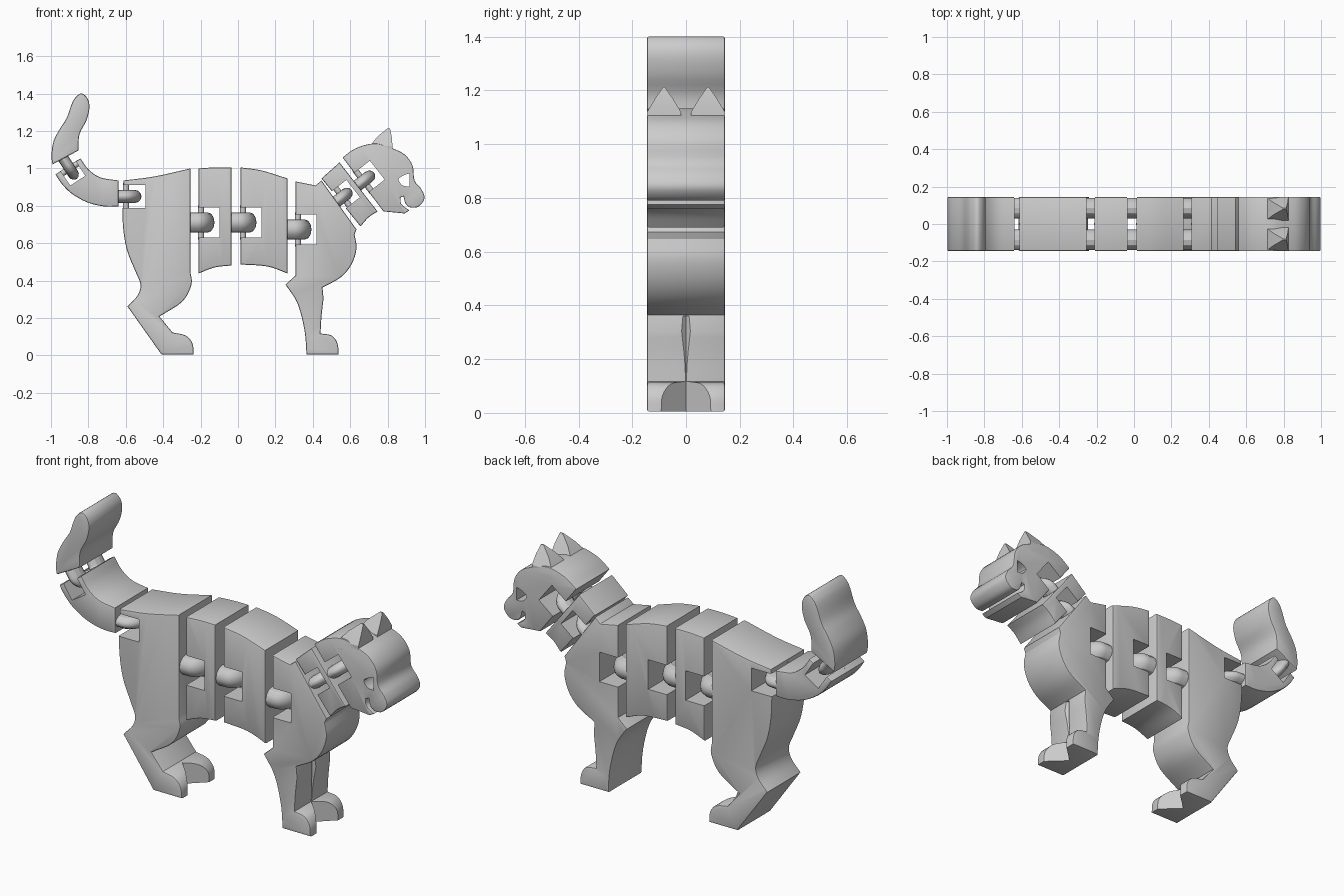
import bpy, bmesh, math
from mathutils import Vector, Matrix

if "Cube" in bpy.data.objects:
    bpy.data.objects.remove(bpy.data.objects["Cube"])

S = 187.0          # side-view drawing units per model unit
W = 0.145          # half thickness of the body


def P(x, z):
    return ((x - 238.5) / S, (355 - z) / S)


def smooth_run(pts, steps=4):
    """Catmull-Rom through a run of points; runs meet at sharp corners."""
    pts = [Vector(P(*p)) for p in pts]
    if len(pts) < 3:
        return pts
    ext = [2 * pts[0] - pts[1]] + pts + [2 * pts[-1] - pts[-2]]
    out = []
    for i in range(1, len(ext) - 2):
        a, b, c, d = ext[i - 1:i + 3]
        for k in range(steps):
            t = k / steps
            out.append(0.5 * (2 * b + (c - a) * t + (2 * a - 5 * b + 4 * c - d) * t * t
                              + (3 * b - a - 3 * c + d) * t ** 3))
    return out + [pts[-1]]


def finish(name, bm):
    bmesh.ops.recalc_face_normals(bm, faces=bm.faces[:])
    me = bpy.data.meshes.new(name)
    bm.to_mesh(me)
    bm.free()
    ob = bpy.data.objects.new(name, me)
    bpy.context.collection.objects.link(ob)
    return ob


def extrude(bm, pts, vec):
    face = bm.faces.new([bm.verts.new(p) for p in pts])
    r = bmesh.ops.extrude_face_region(bm, geom=[face])
    bmesh.ops.translate(bm, vec=vec, verts=[v for v in r["geom"] if isinstance(v, bmesh.types.BMVert)])


def prism(name, runs, half=W, bevel=0.008):
    pts = []
    for run in runs:
        for p in smooth_run(run):
            if not pts or (p - pts[-1]).length > 1e-4:
                pts.append(p)
    if (pts[0] - pts[-1]).length < 1e-4:
        pts.pop()
    bm = bmesh.new()
    extrude(bm, [(p.x, -half, p.y) for p in pts], (0, 2 * half, 0))
    if bevel:
        rim = [e for e in bm.edges if abs(e.verts[0].co.y - e.verts[1].co.y) < 1e-5]
        bmesh.ops.bevel(bm, geom=rim, offset=bevel, segments=2, profile=0.5,
                        affect='EDGES', clamp_overlap=False)
    return finish(name, bm)


def select(ob):
    bpy.ops.object.select_all(action='DESELECT')
    ob.select_set(True)
    bpy.context.view_layer.objects.active = ob


def cut(ob, cutter):
    cutter.hide_render = True
    m = ob.modifiers.new("cut", 'BOOLEAN')
    m.operation, m.solver, m.object = 'DIFFERENCE', 'EXACT', cutter
    select(ob)
    bpy.ops.object.modifier_apply(modifier=m.name)
    bpy.data.objects.remove(cutter, do_unlink=True)


def joint(name, host, edge, angle, depth, half, gap, reach, r):
    """Slot in the host, a pin across it and a loop from the neighbour around the pin."""
    ex, ez = P(*edge)
    rot = Matrix.Translation((ex, 0, ez)) @ Matrix.Rotation(-math.radians(angle), 4, 'Y')
    bm = bmesh.new()
    bmesh.ops.create_cube(bm, size=1, matrix=rot @ Matrix.Translation(((depth - 4) / 2 / S, 0, 0))
                          @ Matrix.Diagonal(((depth + 4) / S, 1, 2 * half / S, 1)))
    cut(host, finish("slot_cutter", bm))
    bm = bmesh.new()
    bmesh.ops.create_cone(bm, cap_ends=True, segments=16, radius1=3 / S, radius2=3 / S,
                          depth=(2 * half + 4) / S, matrix=rot @ Matrix.Translation((2.5 / S, 0, 0)))
    parts.append(finish(name + "_pin", bm))
    # U-shaped loop
    sx, tube, arc = 0.65, 0.055, 0.085
    start = -(gap + 4) / S / sx
    cx = reach / S / sx - tube - arc
    path = [(start, -arc)] + [(cx + arc * math.sin(a), -arc * math.cos(a))
                              for a in [math.pi * i / 16 for i in range(17)]] + [(start, arc)]
    cu = bpy.data.curves.new(name + "_loop", 'CURVE')
    cu.dimensions, cu.bevel_depth, cu.bevel_resolution, cu.use_fill_caps = '3D', tube, 4, True
    sp = cu.splines.new('POLY')
    sp.points.add(len(path) - 1)
    for q, (x, y) in zip(sp.points, path):
        q.co = (x, y, 0, 1)
    ob = bpy.data.objects.new(name + "_loop", cu)
    bpy.context.collection.objects.link(ob)
    ob.matrix_world = rot @ Matrix.Diagonal((sx, 1, r / S / tube, 1))
    select(ob)
    bpy.ops.object.convert(target='MESH')
    parts.append(bpy.context.object)


def paw_wedge(apex, top):
    bm = bmesh.new()
    extrude(bm, [(apex, 0, -0.1), (apex + 0.2, -0.19, -0.1), (apex + 0.2, 0.19, -0.1)], (0, 0, top + 0.1))
    return finish("paw_cutter", bm)


# Body pieces, tail to head
tail_tip = prism("tail_tip", [[(53, 164), (52, 155), (54, 141), (60, 129), (67, 118), (72, 104), (76, 97), (82, 93),
                               (88, 98), (90, 107), (87, 120), (80, 134), (79, 150)]])
tail_base = prism("tail_base", [[(81, 158), (89, 169), (101, 177), (119, 180)],
                                [(119, 206), (105, 206), (88, 202), (72, 193), (62, 183), (56, 174)]])
hips = prism("hips_and_hind_legs", [
    [(124, 180), (155, 176), (191, 168)], [(191, 272), (192, 284), (183, 301), (160, 316)],
    [(173, 332), (186, 335), (193, 343), (194, 354)], [(162, 354), (128, 306)],
    [(128, 306), (138, 295), (141, 284), (136, 271), (127, 248), (123, 218), (124, 180)]])
rear_belly = prism("rear_belly", [[(199, 168), (215, 167), (232, 167)], [(232, 265), (215, 267), (199, 273)]])
front_belly = prism("front_belly", [[(241, 167), (262, 170), (288, 178)], [(288, 273), (268, 266), (241, 264)]])
chest = prism("chest_and_front_legs", [
    [(296, 181), (316, 185)], [(322, 180), (357, 229)],
    [(355, 234), (357, 248), (352, 264), (341, 277), (323, 287)],
    [(324, 298), (322, 316), (321, 333)], [(321, 333), (332, 335), (338, 343), (339, 354)],
    [(307, 354), (305, 330), (298, 303), (286, 284)], [(286, 284), (296, 275)]])
neck = prism("neck", [[(322, 178), (340, 162)], [(378, 211), (369, 217), (361, 226)]])
head = prism("head", [
    [(343, 157), (356, 148), (375, 143), (393, 148), (405, 154), (413, 165), (415, 180), (422, 189), (425, 198),
     (419, 206), (411, 207), (406, 203), (404, 196)],
    [(401, 197), (402, 204), (410, 210)], [(405, 213), (395, 212), (384, 211)]], bevel=0.006)
parts = [tail_tip, tail_base, hips, rear_belly, front_belly, chest, neck, head]

# Eye hole and split paws
cut(head, prism("eye_cutter", [[(410, 173), (404, 175), (399, 179), (403, 185), (410, 186)]], 0.3, 0))
cut(hips, paw_wedge(-0.335, 0.15))
cut(chest, paw_wedge(0.44, 0.36))

# Joints: host edge, direction, slot depth, slot half height, gap, loop reach, loop half height
joint("tail_tip_joint", tail_base, (69, 166), -57, 17, 9, 9, 15, 5.5)
joint("tail_joint", hips, (124, 196), 0, 22, 11.5, 5, 18, 6.5)
joint("hip_joint", rear_belly, (199, 222), 0, 21, 15, 8, 16, 10)
joint("belly_joint", front_belly, (241, 222), 0, 21, 15, 9, 16, 10)
joint("chest_joint", chest, (296, 229), 0, 21, 15, 8, 16, 10)
joint("neck_joint", neck, (341, 198), 38, 16, 11, 5, 14, 6)
joint("head_joint", head, (362, 182), 38, 20, 12, 6, 16, 6)

# Pointed ears
for side, tag in ((-1, "right"), (1, "left")):
    bm = bmesh.new()
    rings = []
    for z, x0, x1, hw in ((1.07, .70, .826, .063), (1.12, .705, .826, .063),
                          (1.17, .745, .822, .033), (1.213, .797, .813, .003)):
        rings.append([bm.verts.new((x, side * 0.082 + y, z))
                      for x, y in ((x0, -hw), (x1, -hw), (x1, hw), (x0, hw))])
    for a, b in zip(rings, rings[1:]):
        for i in range(4):
            bm.faces.new((a[i], a[(i + 1) % 4], b[(i + 1) % 4], b[i]))
    bm.faces.new(rings[0])
    bm.faces.new(rings[-1])
    parts.append(finish(tag + "_ear", bm))

for ob in parts:
    select(ob)
    bpy.ops.object.shade_smooth_by_angle(angle=math.radians(30))
